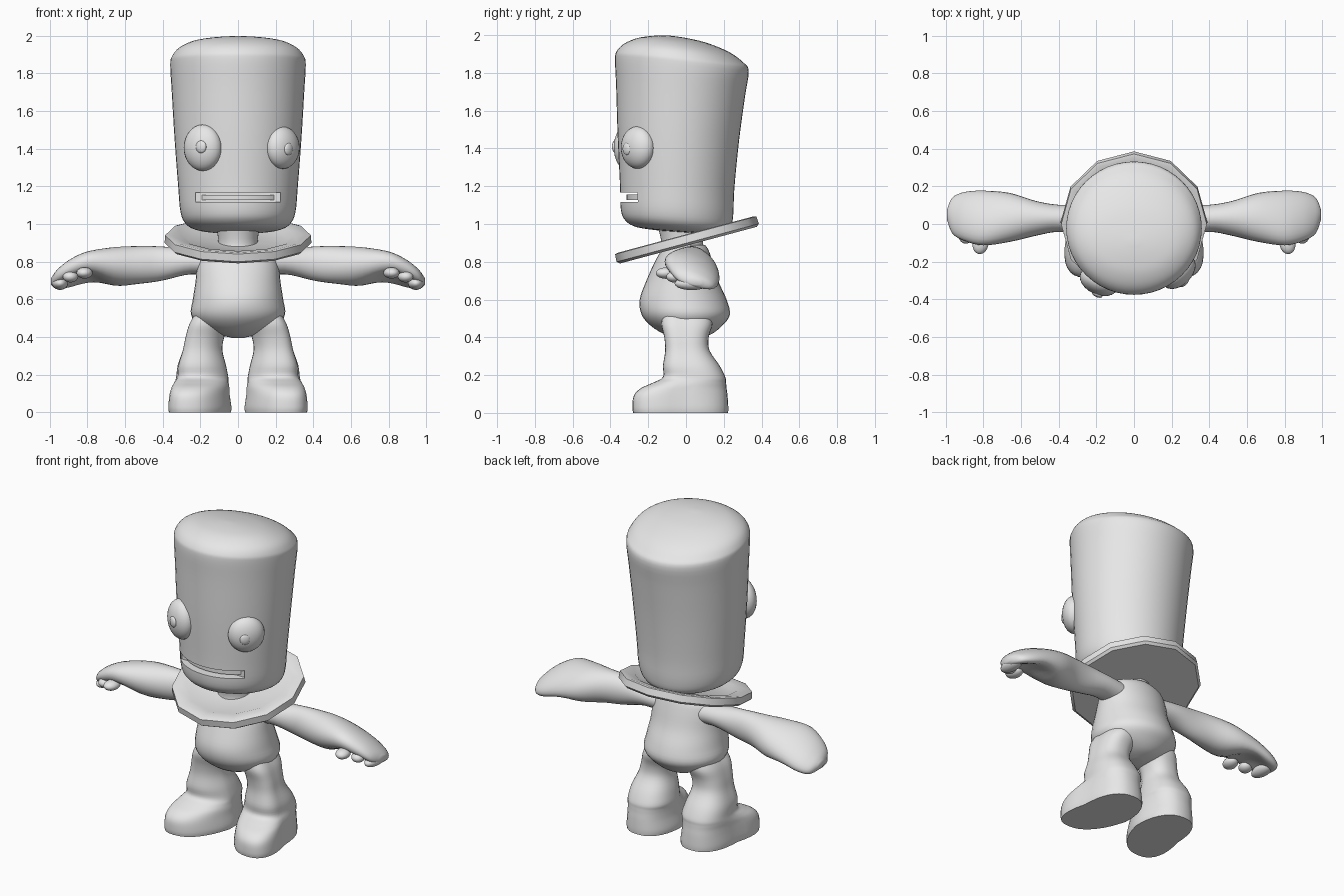
import bpy, bmesh, math
from mathutils import Vector, Matrix

if "Cube" in bpy.data.objects:
    bpy.data.objects.remove(bpy.data.objects["Cube"])

grey = bpy.data.materials.new("plain_grey")
grey.diffuse_color = (0.8, 0.8, 0.8, 1)
grey.use_nodes = True
grey.node_tree.nodes["Principled BSDF"].inputs["Base Color"].default_value = grey.diffuse_color


def finish(ob, angle=40, mirror=False):
    """Assign material, optional mirror, smooth shading."""
    if not ob.data.materials:
        ob.data.materials.append(grey)
    bpy.ops.object.select_all(action='DESELECT')
    ob.select_set(True)
    bpy.context.view_layer.objects.active = ob
    bpy.ops.object.shade_smooth_by_angle(angle=math.radians(angle))
    if mirror:
        ob.modifiers.new("mirror", 'MIRROR').use_mirror_merge = False
    return ob


def resample(rows, steps):
    """Catmull-Rom interpolation of section parameters."""
    out = []
    for i in range(len(rows) - 1):
        a, b = rows[max(i - 1, 0)], rows[i]
        c, d = rows[i + 1], rows[min(i + 2, len(rows) - 1)]
        for s in range(steps):
            t = s / steps
            out.append([0.5 * (2 * q + (r - p) * t + (2 * p - 5 * q + 4 * r - w) * t * t
                               + (3 * q - p - 3 * r + w) * t ** 3)
                        for p, q, r, w in zip(a, b, c, d)])
    return out + [list(rows[-1])]


def loft(name, rows, place, n=36, steps=4):
    """Skin rings; place(row, cos, sin) gives each vertex position."""
    bm = bmesh.new()
    rings = []
    for row in (resample(rows, steps) if steps > 1 else rows):
        rings.append([bm.verts.new(place(row, math.cos(2 * math.pi * k / n),
                                         math.sin(2 * math.pi * k / n))) for k in range(n)])
    for a, b in zip(rings, rings[1:]):
        for k in range(n):
            bm.faces.new((a[k], a[(k + 1) % n], b[(k + 1) % n], b[k]))
    bm.faces.new(rings[0])
    bm.faces.new(rings[-1])
    bmesh.ops.recalc_face_normals(bm, faces=bm.faces)
    me = bpy.data.meshes.new(name)
    bm.to_mesh(me)
    bm.free()
    ob = bpy.data.objects.new(name, me)
    bpy.context.collection.objects.link(ob)
    return ob


def ball(name, loc, size, turn=0, mirror=False):
    """Ellipsoid turned about z, transform baked into the mesh."""
    bm = bmesh.new()
    m = Matrix.Translation(loc) @ Matrix.Rotation(turn, 4, 'Z') @ Matrix.Diagonal((*size, 1))
    bmesh.ops.create_uvsphere(bm, u_segments=24, v_segments=16, radius=1, matrix=m)
    me = bpy.data.meshes.new(name)
    bm.to_mesh(me)
    bm.free()
    ob = bpy.data.objects.new(name, me)
    bpy.context.collection.objects.link(ob)
    return finish(ob, 60, mirror)


def upright(row, c, s):
    """Section: height, half width, front y, back y, slope along y."""
    z, w, f, b, k = row
    y = (f + b) / 2 + (b - f) / 2 * s
    return (w * c, y, z + k * y)


# Tall head, wider at the slanted crown
head = loft("head", [
    (0.955, 0.10, -0.14, 0.10, -0.07), (0.965, 0.21, -0.26, 0.19, -0.07),
    (0.995, 0.275, -0.32, 0.235, -0.07), (1.06, 0.305, -0.345, 0.25, -0.05),
    (1.2, 0.318, -0.35, 0.256, -0.05), (1.45, 0.337, -0.362, 0.28, -0.06),
    (1.7, 0.352, -0.37, 0.312, -0.09), (1.84, 0.36, -0.376, 0.332, -0.09),
    (1.885, 0.352, -0.365, 0.30, -0.09), (1.93, 0.315, -0.325, 0.225, -0.08),
    (1.968, 0.235, -0.26, 0.10, -0.06), (1.985, 0.13, -0.18, 0.0, -0.06),
    (1.992, 0.02, -0.11, -0.08, -0.06)], upright, n=48)

# Mouth slot cut through the front of the head
bpy.ops.mesh.primitive_cube_add(size=1, location=(0, -0.40, 1.142))
cutter = bpy.context.object
cutter.name = "mouth_cutter"
cutter.scale = (0.45, 0.31, 0.05)
cutter.hide_render = True
bool_mod = head.modifiers.new("mouth", 'BOOLEAN')
bool_mod.object = cutter
bool_mod.operation = 'DIFFERENCE'
bpy.context.view_layer.objects.active = head
bpy.ops.object.modifier_apply(modifier=bool_mod.name)
bpy.data.objects.remove(cutter)
finish(head, 45)

# Teeth bar set back inside the mouth
finish(loft("teeth", [(1.128, 0.27, -0.315, 0.15, 0), (1.155, 0.27, -0.315, 0.15, 0)],
            upright, steps=1))

# Bulging eyes looking slightly apart
for side, x, y, turn, px, py, pz in (("left", -0.187, -0.305, -25, -0.196, -0.374, 1.41),
                                     ("right", 0.237, -0.255, 45, 0.268, -0.312, 1.398)):
    a = math.radians(turn)
    ball(side + "_eye", (x, y, 1.405), (0.107, 0.07, 0.123 if side == "left" else 0.112), a)
    ball(side + "_pupil", (px, py, pz), (0.03, 0.014, 0.033), a)

# Neck
finish(loft("neck", [(0.84, 0.12, -0.14, 0.11, 0), (0.9, 0.105, -0.13, 0.09, 0),
                     (0.99, 0.115, -0.15, 0.10, 0)], upright))

# Tilted twelve-sided collar with a shallow dish
tilt = Matrix.Translation((0, 0.005, 0.915)) @ Matrix.Rotation(math.radians(15), 4, 'X')
finish(loft("collar", [(0.10, -0.028), (0.375, -0.028), (0.39, -0.015), (0.387, 0.026),
                       (0.37, 0.03), (0.30, 0.02), (0.27, 0.005), (0.10, 0.0)],
            lambda r, c, s: tilt @ Vector((r[0] * c, r[0] * s, r[1])), n=12, steps=1), 35)

# Pear-shaped torso
finish(loft("torso", [
    (0.395, 0.03, -0.03, 0.05, 0), (0.415, 0.11, -0.11, 0.13, 0),
    (0.46, 0.205, -0.185, 0.19, 0), (0.52, 0.25, -0.235, 0.232, 0),
    (0.60, 0.24, -0.245, 0.215, 0), (0.70, 0.225, -0.21, 0.17, 0),
    (0.80, 0.215, -0.165, 0.14, 0), (0.86, 0.19, -0.13, 0.12, 0),
    (0.89, 0.12, -0.10, 0.10, 0)], upright), 50)


# Arms ending in mittens, palm hollowed underneath
def arm_point(row, c, s):
    x, yc, zc, ry, rz, slope, hollow = row
    up = s * rz
    if s < 0:
        up *= 1 - hollow * s * s
    return (x, yc + ry * c, zc + up - slope * ry * c)


finish(loft("arm", [
    (0.10, 0.0, 0.79, 0.09, 0.07, 0, 0), (0.25, 0.02, 0.80, 0.08, 0.067, 0, 0),
    (0.40, 0.03, 0.79, 0.072, 0.09, 0, 0), (0.52, 0.03, 0.783, 0.092, 0.10, 0, 0),
    (0.66, 0.035, 0.77, 0.13, 0.105, 0.15, 0.1), (0.80, 0.032, 0.76, 0.145, 0.085, 0.28, 0.6),
    (0.90, 0.04, 0.727, 0.13, 0.07, 0.3, 0.6), (0.965, 0.045, 0.70, 0.095, 0.047, 0.25, 0.3),
    (0.992, 0.05, 0.695, 0.03, 0.018, 0.1, 0)], arm_point, n=28), 50, True)
ball("thumb", (0.815, -0.105, 0.74), (0.042, 0.055, 0.03), 0.2, True)
ball("finger", (0.89, -0.06, 0.72), (0.04, 0.045, 0.03), 0.4, True)
ball("finger_tips", (0.945, 0.03, 0.685), (0.042, 0.09, 0.035), 0, True)


# Legs with shoes whose toes turn outward
def leg_point(row, c, s):
    z, xc, w, f, b = row
    mid = (f + b) / 2
    sq = lambda v: math.copysign(abs(v) ** 0.85, v)
    y = mid + (b - f) / 2 * sq(s)
    return (xc + w * sq(c) + 0.27 * max(0, -y - 0.02), y, z)


finish(loft("leg", [
    (0.0, 0.19, 0.155, -0.28, 0.223), (0.03, 0.19, 0.157, -0.284, 0.224),
    (0.09, 0.192, 0.15, -0.277, 0.22), (0.13, 0.192, 0.146, -0.24, 0.215),
    (0.16, 0.192, 0.142, -0.175, 0.212), (0.19, 0.19, 0.138, -0.122, 0.208),
    (0.25, 0.192, 0.128, -0.122, 0.178), (0.33, 0.188, 0.105, -0.11, 0.125),
    (0.40, 0.175, 0.102, -0.115, 0.12), (0.47, 0.15, 0.105, -0.13, 0.14),
    (0.53, 0.13, 0.09, -0.12, 0.13)], leg_point), 50, True)
